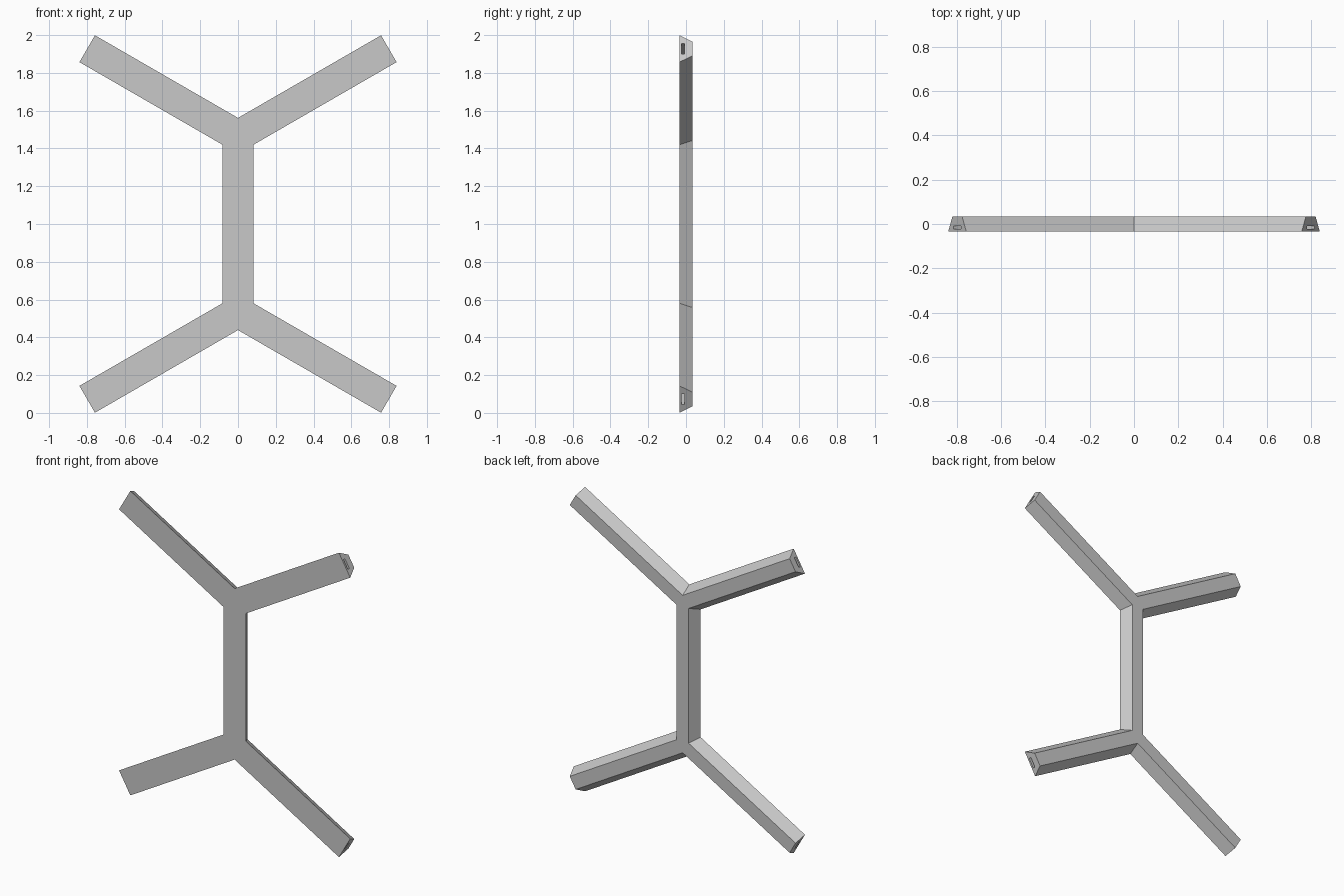
import bpy, bmesh
from math import radians, cos, sin, tan
from mathutils import Vector

cube = bpy.data.objects.get("Cube")
if cube:
    bpy.data.objects.remove(cube)

TILT = radians(30)                 # arm slope
FRONT_W, BACK_W = 0.082, 0.043     # half widths of the tapered section
HALF_DEPTH = 0.035
JOINT = 0.467                      # joint height above the middle
ARM = 0.922                        # arm length from joint to end
SLOT_HALF, SLOT_FRONT, SLOT_BACK, SLOT_DEEP = 0.032, -0.023, -0.008, 0.2


def outline(w, y):
    """Closed double-Y outline with half width w, counterclockwise from the front."""
    end = Vector((ARM * cos(TILT), JOINT + ARM * sin(TILT)))
    side = Vector((-sin(TILT), cos(TILT))) * w
    notch = Vector((w, JOINT + w * tan(TILT) - w / cos(TILT)))
    right = [notch, end - side, end + side]
    left = [Vector((-p.x, p.y)) for p in reversed(right)]
    upper = right + [Vector((0, JOINT + w / cos(TILT)))] + left
    loop = upper + [-p for p in upper]
    return [Vector((p.x, y, 1 + p.y)) for p in loop]


bm = bmesh.new()
front = [bm.verts.new(p) for p in outline(FRONT_W, -HALF_DEPTH)]
back = [bm.verts.new(p) for p in outline(BACK_W, HALF_DEPTH)]
bm.faces.new(front)
bm.faces.new(list(reversed(back)))


def bridge(a, b):
    for k in range(4):
        m = (k + 1) % 4
        bm.faces.new((a[k], a[m], b[m], b[k]))


def slotted_end(corners):
    """Arm end with a deep narrow slot near its front edge."""
    a, b = corners[0].co, corners[1].co
    mid, d = (a + b) / 2, (b - a).normalized()
    inward = Vector((-d.z, 0, d.x)) * SLOT_DEEP
    rim = []
    for s, y in ((-1, SLOT_FRONT), (1, SLOT_FRONT), (1, SLOT_BACK), (-1, SLOT_BACK)):
        p = mid + d * s * SLOT_HALF
        rim.append(Vector((p.x, y, p.z)))
    mouth = [bm.verts.new(p) for p in rim]
    floor = [bm.verts.new(p + inward) for p in rim]
    bridge(corners, mouth)
    bridge(mouth, floor)
    bm.faces.new(floor)


# Sloped sides, with slots in the four arm ends
count = len(front)
for i in range(count):
    j = (i + 1) % count
    quad = [front[i], front[j], back[j], back[i]]
    if i % 7 in (1, 4):
        slotted_end(quad)
    else:
        bm.faces.new(quad)

bmesh.ops.recalc_face_normals(bm, faces=bm.faces)
mesh = bpy.data.meshes.new("branched_frame")
bm.to_mesh(mesh)
bm.free()

# Single grey finish
grey = bpy.data.materials.new("light grey")
grey.use_nodes = True
colour = (0.58, 0.58, 0.58, 1)
grey.diffuse_color = colour
grey.node_tree.nodes["Principled BSDF"].inputs["Base Color"].default_value = colour
mesh.materials.append(grey)

frame = bpy.data.objects.new("branched_frame", mesh)
bpy.context.collection.objects.link(frame)
